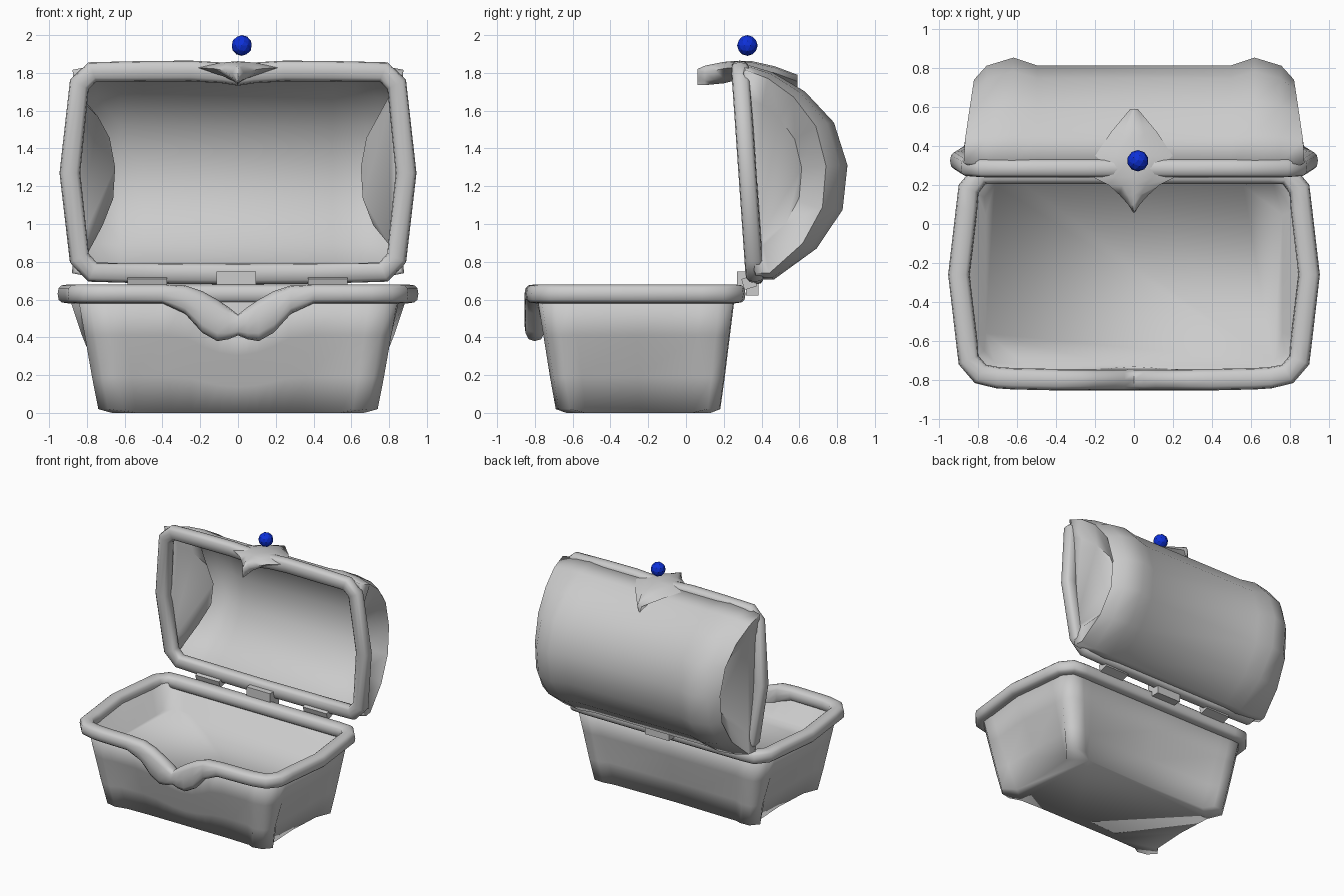
import bpy, bmesh, math
from mathutils import Vector, Matrix

if "Cube" in bpy.data.objects:
    bpy.data.objects.remove(bpy.data.objects["Cube"])


def material(name, rgb):
    m = bpy.data.materials.new(name)
    m.diffuse_color = (*rgb, 1)
    m.use_nodes = True
    m.node_tree.nodes["Principled BSDF"].inputs["Base Color"].default_value = m.diffuse_color
    return m


GREY = material("plain grey", (0.6, 0.6, 0.6))
BLUE = material("deep blue", (0.004, 0.03, 0.7))


def finish(name, bm, mat, angle=60):
    bmesh.ops.recalc_face_normals(bm, faces=bm.faces)
    me = bpy.data.meshes.new(name)
    bm.to_mesh(me)
    bm.free()
    me.materials.append(mat)
    ob = bpy.data.objects.new(name, me)
    bpy.context.collection.objects.link(ob)
    if angle:
        bpy.ops.object.select_all(action='DESELECT')
        ob.select_set(True)
        bpy.context.view_layer.objects.active = ob
        bpy.ops.object.shade_smooth_by_angle(angle=math.radians(angle))
    return ob


def loft(name, rings, mat, around=True, along=False, caps=True, angle=60):
    """Skin a list of equal-length rings."""
    bm = bmesh.new()
    vs = [[bm.verts.new(p) for p in r] for r in rings]
    n, k = len(vs[0]), len(vs)
    for i in range(k if along else k - 1):
        for j in range(n if around else n - 1):
            a, b = vs[i], vs[(i + 1) % k]
            bm.faces.new((a[j], a[(j + 1) % n], b[(j + 1) % n], b[j]))
    if caps:
        bm.faces.new(vs[0])
        bm.faces.new(vs[-1])
    return finish(name, bm, mat, angle)


def mirrored(half):
    return half + [(-p[0], *p[1:]) for p in reversed(half) if p[0] > 0]


def squarish(v):
    return math.copysign(abs(v) ** .7, v)


def rolled_rim(name, loop, width, place):
    """Sweep a rounded section round a loop of (a, b, height, half_height)."""
    n, rings = len(loop), []
    centre = sum((Vector(p[:2]) for p in loop), Vector((0, 0))) / n
    for i, (a, b, h, hh) in enumerate(loop):
        p, q, r = Vector((a, b)), Vector(loop[i - 1][:2]), Vector(loop[(i + 1) % n][:2])
        t = (p - q).normalized() + (r - p).normalized()
        nor = Vector((t.y, -t.x)).normalized()
        if nor.dot(p - centre) < 0:
            nor = -nor
        ring = []
        for s in range(12):
            w = 2 * math.pi * s / 12
            c = p + nor * width * squarish(math.cos(w))
            ring.append(place(c.x, c.y, h, hh * squarish(math.sin(w))))
        rings.append(ring)
    return loft(name, rings, GREY, along=True, caps=False)


# Base outline: x, y, rim height, rim half height, inward recess at the foot (x, y)
base = mirrored([
    (0, -.80, .465, .055, 0, .07), (.05, -.80, .475, .085, 0, .07),
    (.11, -.80, .49, .11, 0, .07), (.19, -.80, .535, .11, 0, .07),
    (.28, -.80, .60, .075, 0, .07), (.40, -.80, .63, .05, 0, .07),
    (.62, -.795, .63, .05, 0, .06), (.70, -.79, .63, .05, 0, 0),
    (.79, -.77, .63, .05, 0, 0), (.85, -.70, .63, .05, 0, 0),
    (.86, -.60, .63, .05, .08, 0), (.90, -.26, .63, .05, .13, 0),
    (.86, .08, .63, .05, .08, 0), (.85, .18, .63, .05, 0, 0),
    (.79, .255, .63, .05, 0, 0), (.70, .26, .63, .05, 0, 0),
    (.62, .26, .63, .05, 0, .05), (0, .26, .63, .05, 0, .06)])


def base_ring(f, shrink, floor):
    ring = []
    for x, y, zt, hh, rx, ry in base:
        z = floor + (zt - floor) * f
        u = max(0, (.63 - z) / .63)
        px = x * (1 - .13 * u) - math.copysign(rx, x) * u ** 1.3
        py = -.2 + (y + .2) * (1 - .17 * u) - math.copysign(ry, y + .2) * u ** 1.3
        if f == 0 and floor == 0 and rx == ry == 0:
            z = .02
        ring.append((px * shrink, -.25 + (py + .25) * shrink, z))
    return ring


# Chest base shell: outside, then inside down to the shallow floor
loft("chest_base", [base_ring(f, 1, 0) for f in (0, .3, .65, 1)]
     + [base_ring(f, .945, .43) for f in (1, 0)], GREY, angle=180)
rolled_rim("base_rim", [p[:4] for p in base], .055,
           lambda a, b, h, s: (a, b, h + s))


# Lid rim, standing nearly upright
def lid_place(a, b, h, s):
    return (a, .365 - .08 * (b - .7) / 1.15 + h - s, b)


rolled_rim("lid_rim", mirrored([(x, z, 0, .048) for x, z in (
    (0, 1.787), (.08, 1.80), (.25, 1.81), (.50, 1.808), (.77, 1.805), (.84, 1.74),
    (.89, 1.27), (.84, .82), (.77, .745), (.40, .738), (0, .735))]), .055, lid_place)

# Lid barrel with raised end ribs and sunken end panels
profile = [(.30, 1.835), (.45, 1.79), (.62, 1.69), (.77, 1.53), (.84, 1.31),
           (.815, 1.08), (.68, .88), (.46, .72), (.37, .72)]


def lid_ring(x, sy, sz, lean=0.0):
    ring = []
    for y, z in profile:
        yy = .34 + (y - .34) * sy
        d = (yy - .34) / .51
        ring.append((x - math.copysign(lean * d, x), yy, 1.27 + (z - 1.27) * sz))
    return ring


half = [(.50, .92, .985, 0), (.62, 1, 1, 0), (.75, .92, .985, 0),
        (.87, .80, .95, .08), (.87, .55, .70, .38)]
stations = [(-x, *r) for x, *r in reversed(half)] + half
lid = loft("lid_barrel", [lid_ring(*s) for s in stations], GREY, around=False)
wall = lid.modifiers.new("wall", 'SOLIDIFY')
wall.thickness, wall.offset = .03, 0

# Pointed clasp over the lid edge: y, half width, top, bottom
rings = []
for y, w, t, b in ((.06, .005, 1.82, 1.735), (.10, .03, 1.838, 1.735),
                   (.15, .075, 1.848, 1.74), (.20, .13, 1.858, 1.745),
                   (.24, .21, 1.862, 1.755), (.35, .20, 1.862, 1.76),
                   (.47, .12, 1.835, 1.75), (.59, .02, 1.79, 1.69)):
    m = t - .035
    rings.append([(-w, y, m), (-.45 * w, y, t - .008), (0, y, t), (.45 * w, y, t - .008),
                  (w, y, m), (.35 * w, y, b + .025), (0, y, b), (-.35 * w, y, b + .025)])
loft("lid_clasp", rings, GREY, angle=75)


# Hinges
def block(name, centre, size, tilt=0):
    bm = bmesh.new()
    bmesh.ops.create_cube(bm, size=1, matrix=Matrix.Translation(centre)
                          @ Matrix.Rotation(tilt, 4, 'X') @ Matrix.Diagonal((*size, 1)))
    finish(name, bm, GREY, 0)


block("centre_hinge_front", (-.01, .305, .705), (.21, .07, .085))
block("centre_hinge_back", (-.01, .35, .665), (.21, .065, .085))
for side, x in (("left", -.48), ("right", .475)):
    block(side + "_hinge", (x, .335, .69), (.21, .07, .06), .3)

# Floating ball above the lid
bm = bmesh.new()
bmesh.ops.create_icosphere(bm, subdivisions=2, radius=.055,
                           matrix=Matrix.Translation((.02, .325, 1.945)))
finish("ball", bm, BLUE, 0)
